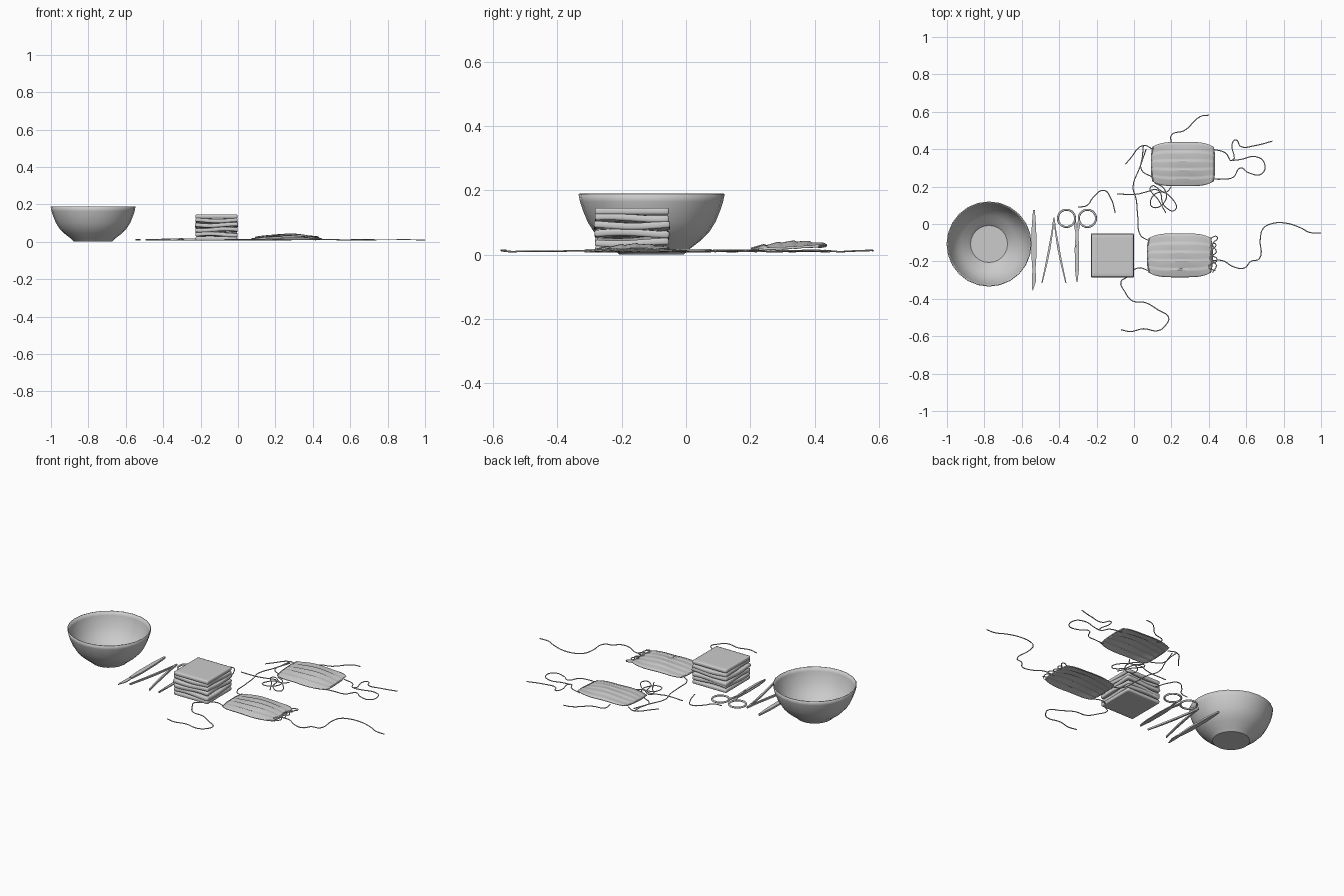
import bpy, bmesh, math, random
from math import sin, cos, pi
from mathutils import Vector

if "Cube" in bpy.data.objects:
    bpy.data.objects.remove(bpy.data.objects["Cube"])

random.seed(4)


def finish(name, bm, smooth=True, thick=0.0):
    me = bpy.data.meshes.new(name)
    bmesh.ops.recalc_face_normals(bm, faces=bm.faces)
    bm.to_mesh(me)
    bm.free()
    ob = bpy.data.objects.new(name, me)
    bpy.context.collection.objects.link(ob)
    if thick:
        mod = ob.modifiers.new("thickness", "SOLIDIFY")
        mod.thickness, mod.offset = thick, 0
    if smooth:
        bpy.ops.object.select_all(action='DESELECT')
        ob.select_set(True)
        bpy.context.view_layer.objects.active = ob
        bpy.ops.object.shade_smooth_by_angle(angle=math.radians(35))
    return ob


def plate(name, outline, z, height):
    """Flat shape extruded upward."""
    bm = bmesh.new()
    face = bm.faces.new([bm.verts.new((x, y, z)) for x, y in outline])
    new = bmesh.ops.extrude_face_region(bm, geom=[face])["geom"]
    bmesh.ops.translate(bm, vec=(0, 0, height), verts=[v for v in new if isinstance(v, bmesh.types.BMVert)])
    return finish(name, bm, False)


def sheet(name, nx, ny, fn, thick):
    """Grid surface; fn maps u, v in -1..1 to a point."""
    bm = bmesh.new()
    g = [[bm.verts.new(fn(2 * i / nx - 1, 2 * j / ny - 1)) for j in range(ny + 1)] for i in range(nx + 1)]
    for i in range(nx):
        for j in range(ny):
            bm.faces.new((g[i][j], g[i + 1][j], g[i + 1][j + 1], g[i][j + 1]))
    return finish(name, bm, True, thick)


def string(name, pts, radius=0.0028, z=0.011):
    """Thin tie lying on the table, smoothed through its points."""
    cu = bpy.data.curves.new(name, 'CURVE')
    cu.dimensions, cu.bevel_depth, cu.bevel_resolution, cu.resolution_u = '3D', radius, 1, 5
    cu.use_fill_caps = True
    sp = cu.splines.new('BEZIER')
    sp.bezier_points.add(len(pts) - 1)
    for b, (x, y) in zip(sp.bezier_points, pts):
        b.co = (x, y, z + random.uniform(-.002, .002))
        b.handle_left_type = b.handle_right_type = 'AUTO'
    ob = bpy.data.objects.new(name, cu)
    bpy.context.collection.objects.link(ob)
    return ob


# bowl
profile = [(.1, .003), (.118, .02), (.152, .046), (.178, .073), (.197, .103), (.212, .14), (.22, .165), (.225, .189)]
bm = bmesh.new()
N = 24
rings = [[bm.verts.new((-.775 + r * cos(2 * pi * k / N), -.107 + r * sin(2 * pi * k / N), z))
          for k in range(N)] for r, z in profile]
bm.faces.new(rings[0])
for a, b in zip(rings, rings[1:]):
    for k in range(N):
        bm.faces.new((a[k], a[(k + 1) % N], b[(k + 1) % N], b[k]))
finish("bowl", bm, True, .005)

# scalpel: handle and curved blade
plate("scalpel_handle", [(-.540, .075), (-.530, .075), (-.523, -.02), (-.521, -.16), (-.527, -.25),
                         (-.543, -.25), (-.549, -.16), (-.547, -.02)], .006, .01)
plate("scalpel_blade", [(-.541, -.24), (-.529, -.24), (-.524, -.27), (-.525, -.31), (-.541, -.357),
                        (-.546, -.345), (-.545, -.27)], .009, .004)

# tweezers: two mirrored arms meeting at the back
for s, side in ((-1, "left"), (1, "right")):
    arm = [(0, .035), (.009, -.04), (.024, -.13), (.042, -.22), (.064, -.315)]
    w = [.003, .004, .006, .005, .003]
    pts = [(-.428 + s * (x + d), y) for (x, y), d in zip(arm, w)]
    pts += [(-.428 + s * (x - d), y) for (x, y), d in list(zip(arm, w))[::-1]]
    plate("tweezers_arm_" + side, pts, .006, .01)

# scissors: two mirrored halves with ring handles and a pivot
for s, side, z in ((-1, "left", .006), (1, "right", .0115)):
    half = [(.017, -.005), (.007, -.05), (.012, -.13), (.011, -.24), (.003, -.31),
            (-.002, -.31), (-.003, -.13), (-.002, -.05), (.006, .03)]
    plate("scissors_blade_" + side, [(-.305 + s * x, y) for x, y in half], z, .005)
    bpy.ops.mesh.primitive_torus_add(major_radius=.046, minor_radius=.0055, major_segments=28, minor_segments=8,
                                     location=(-.305 + s * .056, .03, .012))
    ring = bpy.context.object
    ring.name = "scissors_ring_" + side
    bpy.ops.object.shade_smooth()
bpy.ops.mesh.primitive_cylinder_add(vertices=12, radius=.007, depth=.014, location=(-.305, -.12, .013))
bpy.context.object.name = "scissors_pivot"

# stack of folded gauze: slightly wavy pads, flat at top and bottom
LAYERS = 6
for n in range(LAYERS):
    phase, edge = random.uniform(0, 6), random.uniform(-.004, .001)
    amp = 0 if n in (0, LAYERS - 1) else .004
    zc = .017 + n * .0236

    def pad(u, v):
        wave = amp * (sin(2.6 * u + phase) + cos(2.3 * v + phase * 1.7))
        return (-.115 + u * (.115 + edge), -.168 + v * (.118 + edge), zc + wave)
    ob = sheet("gauze_pad_%d" % (n + 1), 10, 10, pad, .021)
    bev = ob.modifiers.new("soft_edge", "BEVEL")
    bev.width, bev.segments = .006, 2


# pleated face masks
def mask(name, cx, cy, z0, tilt, hx, hy):
    def surf(u, v):
        narrow = 1 - .2 * abs(u) ** 4
        dome = (1 - u * u) * (1 - .8 * v * v)
        pleat = ((v + 1) * 2.5) % 1.0
        z = z0 + .017 * dome + tilt * v + .005 * (pleat - .5) * (1 - .5 * u * u)
        return (cx + u * hx * (1 - .05 * v ** 4), cy + v * hy * narrow, z + .0015 * sin(5 * u + 3 * v))
    sheet(name, 24, 30, surf, .006)
    # stitched binding along each side edge
    for s, side in ((-1, "left"), (1, "right")):
        cu = string(name + "_binding_" + side, [(cx + s * hx * (1 - .05 * v ** 4), cy + v * hy * .8)
                                                for v in (-1, -.5, 0, .5, 1)], .004, z0)
        for b, v in zip(cu.data.splines[0].bezier_points, (-1, -.5, 0, .5, 1)):
            b.co.z = z0 + tilt * v


mask("front_mask", .245, -.168, .013, .001, .172, .116)
mask("back_mask", .262, .32, .021, .005, .168, .117)

# ties of the front mask
string("front_tie_long", [(.4, -.2), (.47, -.195), (.535, -.23), (.59, -.235), (.625, -.2), (.67, -.185), (.675, -.08),
                          (.69, -.025), (.73, 0), (.81, .005), (.89, -.02), (.94, -.045), (1, -.048)])
string("front_tie_curl", [(.4, -.08), (.445, -.07), (.42, -.11), (.44, -.15), (.405, -.18), (.44, -.22), (.42, -.26)], z=.015)
string("front_tie_knot", [(.4, -.13), (.435, -.105), (.41, -.16), (.445, -.19), (.4, -.23), (.435, -.25)], z=.018)
string("front_tie_upper", [(.08, -.09), (.035, -.06), (.02, .04), (.012, .13), (-.005, .2), (.03, .3), (.065, .4)])
string("front_tie_lower", [(.08, -.25), (.02, -.235), (-.04, -.285), (-.07, -.31), (-.05, -.36), (-.01, -.41), (.06, -.42),
                           (.13, -.46), (.185, -.5), (.17, -.54), (.13, -.57), (.05, -.56), (-.02, -.575), (-.07, -.565)])

# ties of the back mask
string("back_tie_top", [(.2, .43), (.2, .475), (.27, .5), (.355, .575), (.4, .582)])
string("back_tie_right_upper", [(.42, .4), (.49, .38), (.525, .34), (.525, .43), (.545, .45), (.57, .415), (.65, .42), (.74, .443)])
string("back_tie_right_lower", [(.42, .24), (.47, .24), (.53, .25), (.57, .3), (.61, .275), (.685, .27), (.695, .33),
                                (.65, .36), (.57, .345), (.53, .34)])
string("back_tie_left_loop", [(.1, .4), (.05, .42), (-.02, .35), (-.045, .32)])
string("back_tie_left_lower", [(.1, .25), (.04, .29), (.045, .36), (.05, .42)])
string("back_tie_tangle", [(.11, .22), (.16, .19), (.17, .13), (.1, .09), (.09, .13), (.14, .17), (.2, .14), (.22, .075),
                           (.16, .1), (.13, .18), (.06, .17), (.02, .16), (-.09, .16)])
string("back_tie_tangle_end", [(.2, .2), (.17, .17), (.09, .2), (.13, .13), (.17, .06)])
string("back_tie_far_end", [(-.3, .09), (-.25, .1), (-.22, .14), (-.16, .18), (-.125, .14), (-.1, .06)])
